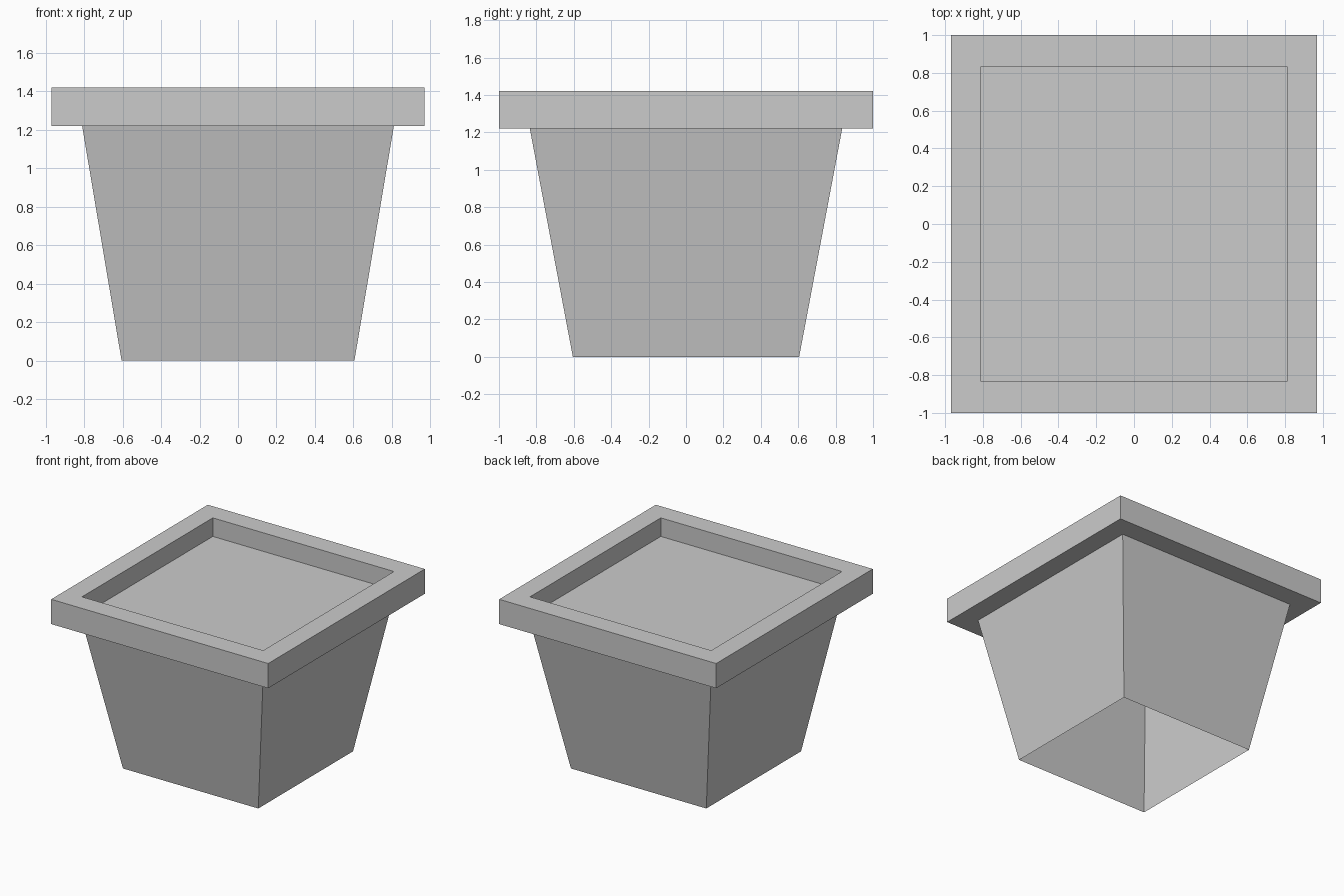
import bpy
import bmesh

cube = bpy.data.objects.get("Cube")
if cube:
    bpy.data.objects.remove(cube, do_unlink=True)

grey = bpy.data.materials.new("plain grey")
grey.use_nodes = True
colour = (0.6, 0.6, 0.6, 1)
grey.diffuse_color = colour
grey.node_tree.nodes["Principled BSDF"].inputs["Base Color"].default_value = colour


def loft(name, rings, closed=False, cap=False):
    """Join rectangles (half width, half depth, height) into one surface."""
    bm = bmesh.new()
    loops = [[bm.verts.new((sx * x, sy * y, z))
              for sx, sy in ((-1, -1), (1, -1), (1, 1), (-1, 1))]
             for x, y, z in rings]
    pairs = list(zip(loops, loops[1:]))
    if closed:
        pairs.append((loops[-1], loops[0]))
    for low, high in pairs:
        for i in range(4):
            j = (i + 1) % 4
            bm.faces.new((low[i], low[j], high[j], high[i]))
    if cap:
        bm.faces.new(loops[-1])
    mesh = bpy.data.meshes.new(name)
    bm.to_mesh(mesh)
    bm.free()
    mesh.materials.append(grey)
    obj = bpy.data.objects.new(name, mesh)
    bpy.context.collection.objects.link(obj)
    return obj


base, rim_low, soil_level, rim_top = 0, 1.22, 1.27, 1.42
inner = (0.81, 0.835)
outer = (0.97, 1.0)

# Tapered walls, open underneath
loft("pot_walls", [(0.605, 0.605, base), (*inner, rim_low)])

# Overhanging rim, with its inner lip running down to the soil
loft("pot_rim", [(*inner, rim_low), (*outer, rim_low), (*outer, rim_top),
                 (*inner, rim_top), (*inner, soil_level)], closed=True)

# Flat fill inside the rim
loft("soil", [(*inner, soil_level)], cap=True)
